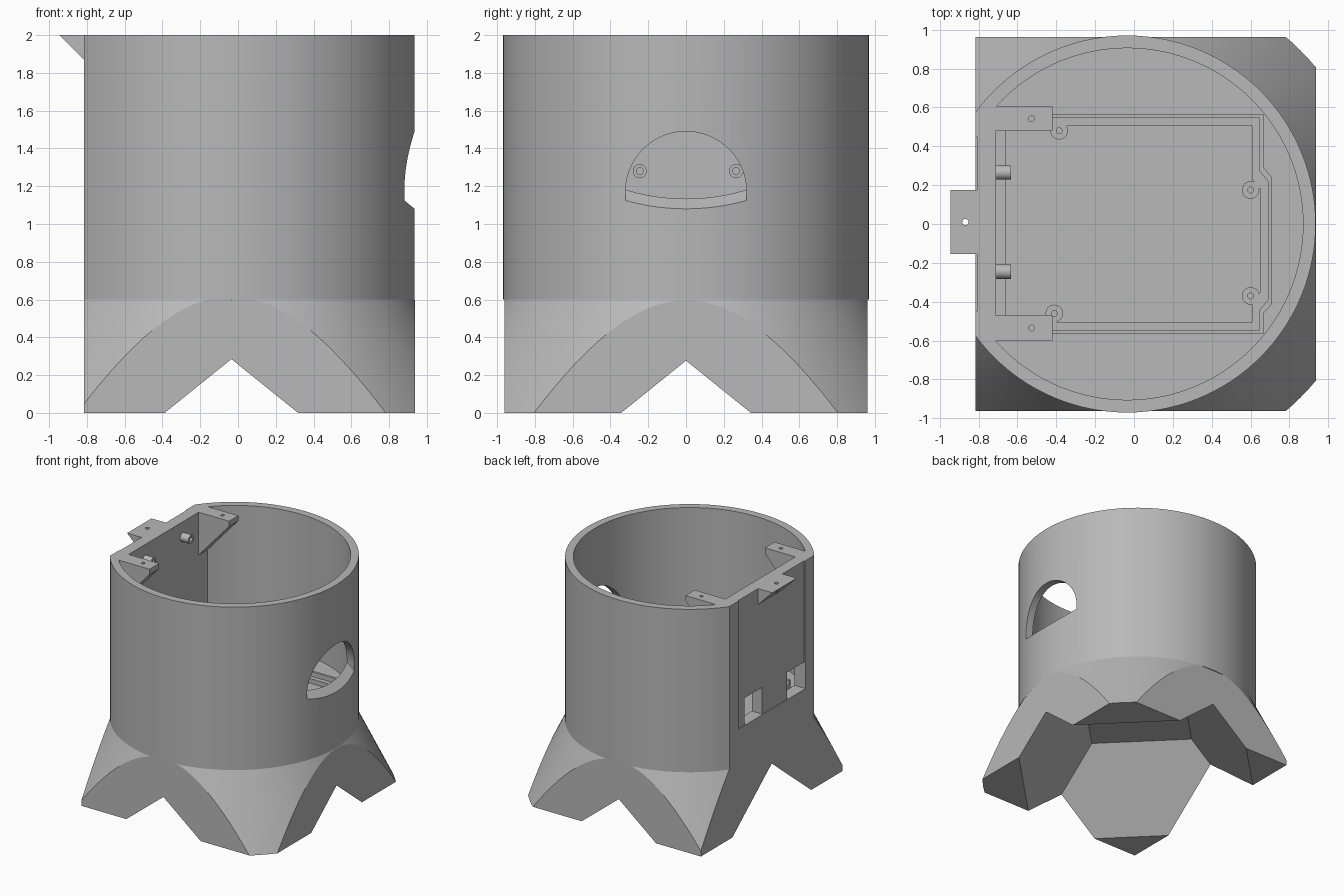
import bpy
import bmesh
from math import cos, sin, pi, radians
from mathutils import Vector

if "Cube" in bpy.data.objects:
    bpy.data.objects.remove(bpy.data.objects["Cube"], do_unlink=True)

grey = bpy.data.materials.new("plain grey")
grey.use_nodes = True
GREY = (0.48, 0.48, 0.48, 1)
grey.diffuse_color = GREY
grey.node_tree.nodes["Principled BSDF"].inputs["Base Color"].default_value = GREY

CX = -0.035          # axis of the round body
BACK = -0.815        # outer flat wall
INNER = -0.71        # inner flat wall
FLOOR = 0.8
RIM = 2.0
EPS = 0.05


def loft(name, bottom, top):
    """Closed solid between two matching loops of 3D points."""
    bm = bmesh.new()
    a = [bm.verts.new(p) for p in bottom]
    b = [bm.verts.new(p) for p in top]
    n = len(a)
    bm.faces.new(a[::-1])
    bm.faces.new(b)
    for i in range(n):
        j = (i + 1) % n
        bm.faces.new((a[i], a[j], b[j], b[i]))
    bmesh.ops.recalc_face_normals(bm, faces=bm.faces)
    mesh = bpy.data.meshes.new(name)
    bm.to_mesh(mesh)
    bm.free()
    mesh.materials.append(grey)
    obj = bpy.data.objects.new(name, mesh)
    bpy.context.collection.objects.link(obj)
    return obj


def prism(name, pts, axis, lo, hi):
    """Extrude a 2D outline along x, y or z."""
    def place(p, h):
        return {"x": (h, p[0], p[1]), "y": (p[0], h, p[1]), "z": (p[0], p[1], h)}[axis]
    return loft(name, [place(p, lo) for p in pts], [place(p, hi) for p in pts])


def box(name, x0, x1, y0, y1, z0, z1):
    return prism(name, [(x0, y0), (x1, y0), (x1, y1), (x0, y1)], "z", z0, z1)


def circle(x, y, r, n=24):
    return [(x + r * cos(2 * pi * i / n), y + r * sin(2 * pi * i / n)) for i in range(n)]


def flat_circle(r, flat, n=128):
    """Circle about the body axis, trimmed flat at the back."""
    full = circle(CX, 0, r, n)
    half = (r * r - (flat - CX) ** 2) ** 0.5
    kept = [p for p in full if p[0] > flat + 0.002]
    kept.sort(key=lambda p: Vector((p[0] - CX, p[1])).angle_signed(Vector((-1, 0))) % (2 * pi))
    kept.sort(key=lambda p: -p[1] if p[0] < -9 else 0)
    front = [p for p in full[: n // 2 + 1] if p in kept]
    rear = [p for p in full[n // 2 + 1:] if p in kept]
    return front + [(flat, half), (flat, -half)] + rear


def boolean(obj, cutter, operation="DIFFERENCE"):
    mod = obj.modifiers.new("cut", "BOOLEAN")
    mod.object = cutter
    mod.operation = operation
    mod.solver = "EXACT"
    bpy.context.view_layer.objects.active = obj
    bpy.ops.object.modifier_apply(modifier=mod.name)
    bpy.data.objects.remove(cutter, do_unlink=True)


def smooth(obj):
    bpy.ops.object.select_all(action="DESELECT")
    obj.select_set(True)
    bpy.context.view_layer.objects.active = obj
    bpy.ops.object.shade_smooth_by_angle(angle=radians(25))


# Round cup with a flat back
cup = prism("cup_body", flat_circle(0.97, BACK), "z", 0.6, RIM)
boolean(cup, prism("cavity", flat_circle(0.905, INNER), "z", FLOOR, RIM + EPS))

# Arched opening with a sloping sill
arch = [(0.32 * cos(pi * i / 40), 1.17 + 0.32 * sin(pi * i / 40)) for i in range(41)]
opening = prism("opening", [(0.32, 0.9)] + arch + [(-0.32, 0.9)], "x", 0.5, 1.1)
sill = [(0.4, 0.5), (1.2, 0.5), (1.2, 0.863), (0.4, 1.519)]
boolean(opening, prism("sill", sill, "y", -0.5, 0.5))
boolean(cup, opening)

# Shallow back panel and two square windows
boolean(cup, box("panel", -1, BACK + 0.007, -0.45, 0.45, 0.9, RIM + EPS))
for y in (0.24, -0.34):
    boolean(cup, box("window", -1, -0.65, y - 0.12, y + 0.12, 0.9, 1.13))
smooth(cup)

# Flared foot: cone trimmed by a box, hollowed by a diagonal pyramid
foot = loft("flared_foot",
            [(x, y, 0) for x, y in circle(CX, 0, 1.262, 128)],
            [(x, y, 0.6) for x, y in circle(CX, 0, 0.97, 128)])
boolean(foot, box("trim", BACK, 0.937, -0.962, 0.962, -EPS, 0.7), "INTERSECT")


def diamond(z):
    k = 1.315 - 1.24 * z
    return [(x, y, z) for x, y in circle(CX, 0, k, 4)]


boolean(foot, loft("hollow", diamond(-EPS), diamond(0.595)))
smooth(foot)

# Rear tab with a screw hole
tab = prism("rear_tab", [(-0.945, RIM), (-0.8, RIM), (-0.8, 1.86), (BACK, 1.87)],
            "y", -0.155, 0.175)
boolean(tab, prism("screw", circle(-0.868, 0.01, 0.016), "z", 1.7, 2.1))

# Gusset brackets under the rim
for side, y0, y1 in (("left", 0.48, 0.605), ("right", -0.6, -0.47)):
    gusset = [(INNER - 0.01, RIM), (-0.42, RIM), (-0.42, 1.955), (INNER - 0.01, 1.62)]
    bracket = prism("bracket_" + side, gusset, "y", y0, y1)
    boolean(bracket, prism("screw", circle(-0.527, (y0 + y1) / 2, 0.015), "z", 1.93, 2.1))

# Standoff pegs on the flat inner wall
for z in (1.28, 1.87):
    for y in (-0.245, 0.265):
        peg = prism("standoff_peg", circle(y, z, 0.037), "x", INNER - 0.01, -0.632)
        boolean(peg, prism("bore", circle(y, z, 0.018), "x", -0.69, -0.6))
        smooth(peg)

# Tray on the floor: outer wall, ledge and screw bosses


def tray_outline(d):
    """Stepped rectangle, shrunk by d."""
    x, step, y = 0.667 - d, 0.71 - d, 0.565 - d
    return [(-0.6, -y), (x, -y), (x, -0.46 + d), (step, -0.41 + d),
            (step, 0.24 - d), (x, 0.29 - d), (x, y), (-0.6, y)]


for name, outer, inner, top in (("tray_wall", 0, 0.02, 0.88), ("tray_ledge", 0.02, 0.06, 0.84)):
    ring = prism(name, tray_outline(outer), "z", FLOOR - 0.01, top)
    inside = [(x - 0.05 if x < -0.5 else x, y) for x, y in tray_outline(inner)]
    boolean(ring, prism("inside", inside, "z", FLOOR - 0.1, 1))

for x, y in ((-0.385, 0.48), (0.6, 0.175), (0.6, -0.37), (-0.41, -0.46)):
    boss = prism("screw_boss", circle(x, y, 0.045), "z", FLOOR - 0.01, 0.842)
    boolean(boss, prism("bore", circle(x, y, 0.015), "z", 0.81, 0.9))
    smooth(boss)

# Low ledge along the flat wall
box("wall_ledge", INNER - 0.01, -0.66, -0.47, 0.48, FLOOR - 0.01, 0.85)
